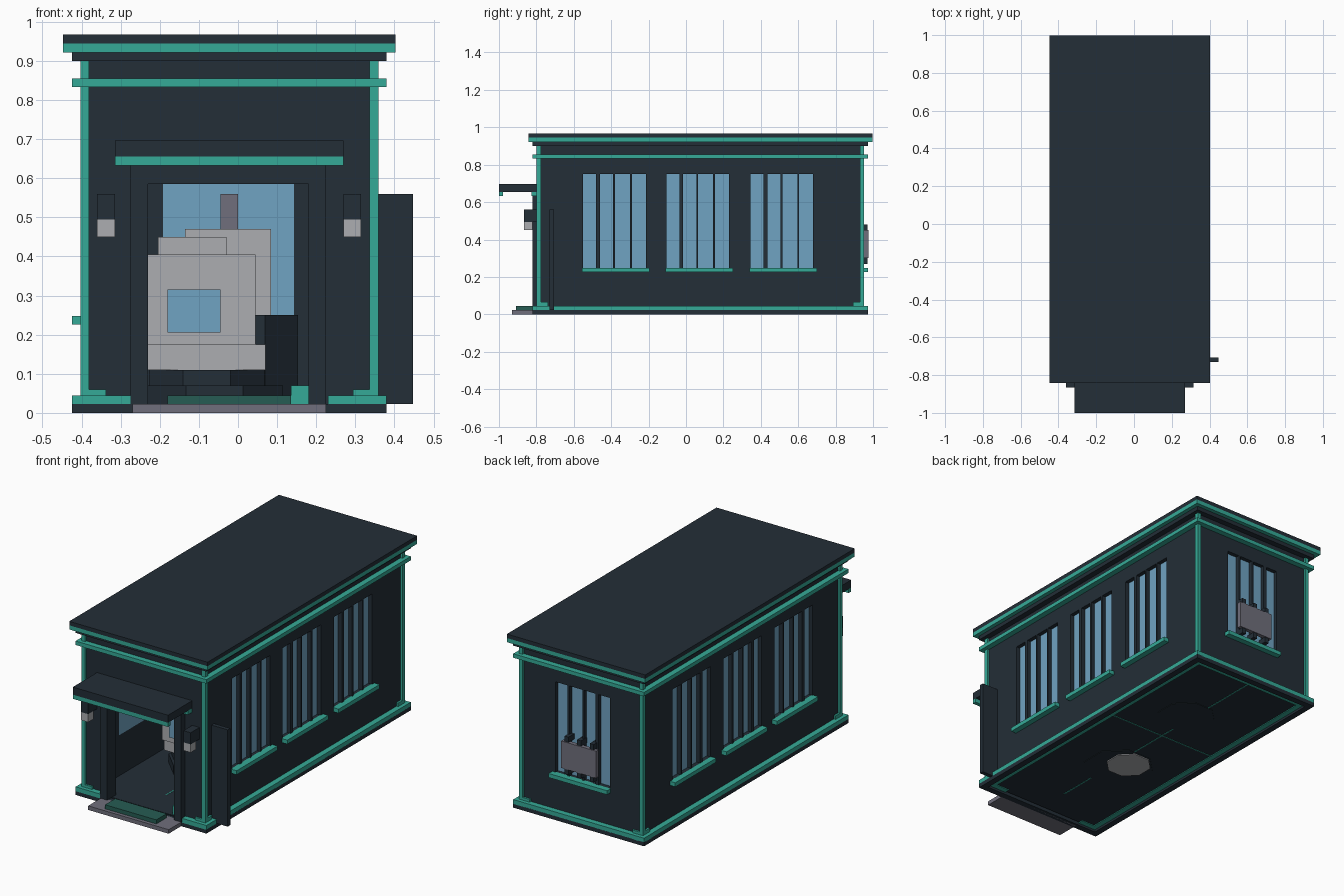
import bpy, bmesh, math
from mathutils import Matrix

cube = bpy.data.objects.get("Cube")
if cube:
    bpy.data.objects.remove(cube, do_unlink=True)


def material(name, *rgb):
    lin = [((c / 255 + 0.055) / 1.055) ** 2.4 for c in rgb] + [1]
    m = bpy.data.materials.new(name)
    m.use_nodes = True
    m.diffuse_color = lin
    m.node_tree.nodes["Principled BSDF"].inputs["Base Color"].default_value = lin
    return m


DARK = material("dark slate", 35, 46, 55)
TEAL = material("teal trim", 53, 170, 151)
MAT = material("deep green", 38, 92, 83)
BLUE = material("window blue", 112, 163, 194)
PALE = material("pale grey", 172, 173, 177)
GREY = material("mid grey", 112, 111, 124)

# Plan centre, unit step, and half sizes of the wall
CX, CY, S = -0.022, 0.077, 0.0225
HX, HY = 0.37, 0.865
LEFT, RIGHT = CX - HX, CX + HX
FRONT, BACK = CY - HY, CY + HY
EAVE, SILL, HEAD = 0.9, 0.248, 0.75


def finish(name, mat, bm):
    mesh = bpy.data.meshes.new(name)
    bm.to_mesh(mesh)
    bm.free()
    mesh.materials.append(mat)
    ob = bpy.data.objects.new(name, mesh)
    bpy.context.collection.objects.link(ob)
    return ob


def boxes(name, mat, *spans):
    """One object made of boxes given as (x0, x1, y0, y1, z0, z1)."""
    bm = bmesh.new()
    for x0, x1, y0, y1, z0, z1 in spans:
        place = Matrix.Translation(((x0 + x1) / 2, (y0 + y1) / 2, (z0 + z1) / 2))
        size = Matrix.Diagonal((abs(x1 - x0), abs(y1 - y0), abs(z1 - z0), 1))
        bmesh.ops.create_cube(bm, size=1, matrix=place @ size)
    return finish(name, mat, bm)


def slab(name, mat, grow, z0, z1):
    return boxes(name, mat, (LEFT - grow, RIGHT + grow, FRONT - grow, BACK + grow, z0, z1))


def ring(name, mat, grow, width, z0, z1, door=False):
    """Band running around the building, optionally open at the door."""
    x0, x1, y0, y1 = LEFT - grow, RIGHT + grow, FRONT - grow, BACK + grow
    parts = [(x0, x0 + width, y0, y1, z0, z1), (x1 - width, x1, y0, y1, z0, z1),
             (x0, x1, y1 - width, y1, z0, z1)]
    if door:
        parts += [(x0, -0.275, y0, y0 + width, z0, z1), (0.23, x1, y0, y0 + width, z0, z1)]
    else:
        parts.append((x0, x1, y0, y0 + width, z0, z1))
    return boxes(name, mat, *parts)


def drum(name, mat, x, y, radius, z0, z1, sides=8):
    bm = bmesh.new()
    spin = Matrix.Rotation(math.pi / sides, 4, "Z")
    bmesh.ops.create_cone(bm, cap_ends=True, segments=sides, radius1=radius, radius2=radius,
                          depth=z1 - z0, matrix=Matrix.Translation((x, y, (z0 + z1) / 2)) @ spin)
    return finish(name, mat, bm)


def window_wall(name, face, inward, begin, end, starts, along_x=False):
    """Wall with groups of four tall panes, glass set back, and a sill per group."""
    def span(a, b, d0, d1, z0, z1):
        p, q = face + inward * d0, face + inward * d1
        return (a, b, p, q, z0, z1) if along_x else (p, q, a, b, z0, z1)

    panes = [(0, 0.07), (0.09, 0.16), (0.17, 0.25), (0.26, 0.335)]
    thick = 2 * S
    wall = [span(begin, end, 0, thick, S, SILL), span(begin, end, 0, thick, HEAD, EAVE)]
    glass, sills, edge = [], [], begin
    for s in starts:
        for i, (a, b) in enumerate(panes):
            wall.append(span(edge, s + a, 0, S if i else thick, SILL, HEAD))
            edge = s + b
        glass.append(span(s, edge, S, thick, SILL, HEAD))
        sills.append(span(s - 0.005, edge + 0.02, -0.032, 0.005, SILL - S, SILL))
    wall.append(span(edge, end, 0, thick, SILL, HEAD))
    boxes(name + "_wall", DARK, *wall)
    boxes(name + "_window_glass", BLUE, *glass)
    boxes(name + "_window_sills", TEAL, *sills)


# Side and back walls with their windows
side_groups = (-0.55, -0.105, 0.345)
window_wall("right_side", LEFT, 1, FRONT, BACK, side_groups)
window_wall("left_side", RIGHT, -1, FRONT, BACK, side_groups)
window_wall("back", BACK, -1, LEFT, RIGHT, [CX - 0.17], along_x=True)

# Front wall around the doorway
DL, DR, DT = -0.23, 0.18, 0.585
boxes("front_wall", DARK,
      (LEFT, DL, FRONT, FRONT + 2 * S, S, EAVE),
      (DR, RIGHT, FRONT, FRONT + 2 * S, S, EAVE),
      (DL, DR, FRONT, FRONT + 2 * S, DT, EAVE))
boxes("door_frame", DARK,
      (DL - 2 * S, DL, -0.82, FRONT, S, 0.655),
      (DR, DR + 2 * S, -0.82, FRONT, S, 0.655),
      (DL, DR, -0.82, FRONT, DT, 0.655))

# Base, floor and roof layers
ring("base_frame", DARK, 0.032, 0.035, 0, S)
slab("floor", DARK, -0.01, 0.014, S)
ring("base_trim", TEAL, 0.032, 0.065, S - 0.002, 2 * S, door=True)
ring("floor_edge_strip", TEAL, -0.006, 0.03, 0.01, 0.014, door=True)
ring("upper_band", TEAL, 0.032, 0.04, 0.833, 0.855)
slab("cornice", DARK, 0.032, EAVE, 0.922)
slab("roof_trim", TEAL, 0.055, 0.922, 0.945)
slab("roof", DARK, 0.055, 0.945, 0.967)
boxes("floor_joints", TEAL,
      (CX - 0.003, CX + 0.003, -0.6, BACK - S, 0.012, S + 0.001),
      (LEFT + S, RIGHT - S, 0.2, 0.206, 0.012, S + 0.001))

# Corner posts with small stepped feet
posts, feet = [], []
for sx in (-1, 1):
    for sy in (-1, 1):
        x, y = CX + sx * (HX + 0.011), CY + sy * (HY + 0.011)
        posts.append((x, x - sx * S, y, y - sy * S, S, EAVE))
        feet.append((x, x - sx * 0.065, y, y - sy * S, 2 * S, 0.06))
        feet.append((x, x - sx * S, y, y - sy * 0.06, 2 * S, 0.065))
boxes("corner_posts", TEAL, *posts)
boxes("post_feet", TEAL, *feet)

# Canopy over the door
boxes("canopy", DARK, (-0.315, 0.27, -1, FRONT, 0.655, 0.697))
boxes("canopy_trim", TEAL,
      (-0.315, 0.27, -1, -0.978, 0.632, 0.655),
      (-0.315, 0.27, -0.825, FRONT, 0.632, 0.655))

# Doorstep, mat and door stop
boxes("doorstep", GREY, (-0.27, 0.225, -0.93, -0.8, 0, S))
boxes("door_mat", MAT, (-0.18, 0.135, -0.91, -0.82, S, 2 * S))
boxes("door_stop", TEAL, (0.135, DR, -0.77, -0.72, S, 0.07))

# Wall lamps on both sides of the door
for side, x in (("right", -0.36), ("left", 0.27)):
    boxes(side + "_lamp_hood", DARK, (x, x + 2 * S, -0.865, FRONT, 0.495, 0.56))
    boxes(side + "_lamp_shade", PALE, (x, x + 2 * S, -0.865, -0.82, 0.45, 0.495))

# Upright panel standing out from the left side
boxes("side_panel", DARK, (RIGHT, 0.448, -0.73, -0.707, S, 0.56))

# Plaque on the back window with its brackets
boxes("back_plaque", GREY, (-0.13, 0.085, BACK + 0.01, 0.975, 0.3, 0.45))
boxes("plaque_brackets", DARK, *[
    (x - 0.012, x + 0.012, BACK - S, 0.97, z, z + 0.03)
    for x in (-0.1, CX, 0.055) for z in (0.27, 0.45)])

# Front exhibit: rounded capsule with a blue visor on a low plinth
EX, EY = -0.08, -0.2
drum("front_plinth_base", DARK, EX + 0.02, EY, 0.19, 0.011, 0.07)
drum("front_plinth_top", DARK, EX, EY, 0.16, 0.07, 0.11)
drum("front_plinth_core", PALE, EX, EY + 0.06, 0.12, 0.006, 0.011)
boxes("capsule", PALE,
      (-0.23, 0.07, EY - 0.12, EY + 0.12, 0.11, 0.175),
      (-0.23, 0.045, EY - 0.14, EY + 0.14, 0.175, 0.405),
      (-0.205, -0.03, EY - 0.1, EY + 0.1, 0.405, 0.45))
boxes("capsule_visor", BLUE, (-0.18, -0.045, EY - 0.148, EY - 0.14, 0.205, 0.315))

# Rear exhibit: pale block with a teal patch and a mast on a taller plinth
RY = 0.44
drum("rear_plinth", DARK, 0.01, RY, 0.155, 0.011, 0.25)
boxes("rear_block", PALE, (-0.135, 0.085, RY - 0.08, RY + 0.08, 0.25, 0.47))
boxes("rear_patch", TEAL, (0, 2 * S, RY - 0.088, RY - 0.08, 0.33, 0.4))
boxes("rear_mast", GREY, (-2 * S, 0, RY - S, RY + S, 0.47, 0.56))
